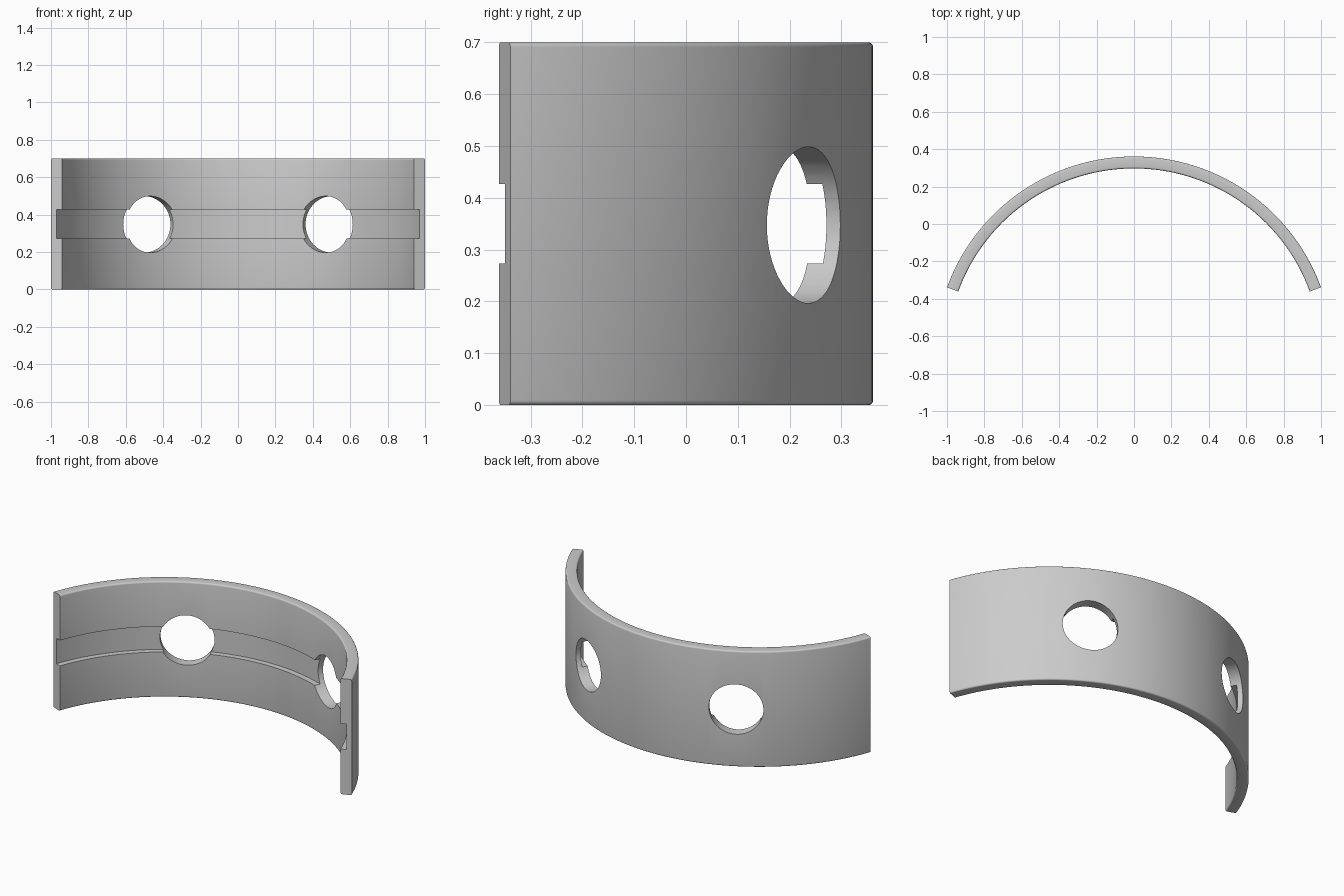
import bpy, bmesh
from math import sin, cos, pi, radians
from mathutils import Vector, Matrix

if "Cube" in bpy.data.objects:
    bpy.data.objects.remove(bpy.data.objects["Cube"])

R_OUT, R_IN, R_GROOVE = 1.064, 1.0, 1.034
HEIGHT, CENTRE_Y = 0.7, -0.703
HALF_ANGLE, STEPS = radians(70), 112
FILLET = 0.009


def corner(r, z, start):
    # rounded profile corner, quarter turn from the start angle
    return [(r + FILLET * cos(a), z + FILLET * sin(a))
            for a in (radians(start + 90 * i / 4) for i in range(5))]


# Shell cross-section (radius, z) with a groove on the inside
f = FILLET
profile = (corner(R_OUT - f, f, -90) + corner(R_OUT - f, HEIGHT - f, 0)
           + corner(R_IN + f, HEIGHT - f, 90)
           + [(R_IN, 0.427), (R_GROOVE, 0.427), (R_GROOVE, 0.273), (R_IN, 0.273)]
           + corner(R_IN + f, f, 180))

# Sweep the section around the arc and cap both ends
bm = bmesh.new()
rings = []
for i in range(STEPS + 1):
    a = -HALF_ANGLE + 2 * HALF_ANGLE * i / STEPS
    rings.append([bm.verts.new((r * sin(a), CENTRE_Y + r * cos(a), z)) for r, z in profile])
n = len(profile)
for p, q in zip(rings, rings[1:]):
    for j in range(n):
        k = (j + 1) % n
        bm.faces.new((p[j], p[k], q[k], q[j]))
bm.faces.new(rings[0])
bm.faces.new(rings[-1])
bmesh.ops.recalc_face_normals(bm, faces=bm.faces)
mesh = bpy.data.meshes.new("bearing_shell")
bm.to_mesh(mesh)
bm.free()
shell = bpy.data.objects.new("bearing_shell", mesh)
bpy.context.collection.objects.link(shell)

# Two radial oil holes
cutters = []
for side in (-1, 1):
    a = side * radians(28)
    d = Vector((sin(a), cos(a), 0))
    bpy.ops.mesh.primitive_cylinder_add(vertices=64, radius=0.151, depth=0.4,
                                        location=d * 1.03 + Vector((0, CENTRE_Y, 0.3475)),
                                        rotation=d.to_track_quat('Z', 'Y').to_euler())
    cutter = bpy.context.object
    cutter.name = "hole_cutter"
    cutter.hide_render = True
    cutters.append(cutter)
    mod = shell.modifiers.new("oil_hole", 'BOOLEAN')
    mod.operation = 'DIFFERENCE'
    mod.solver = 'EXACT'
    mod.object = cutter

bpy.ops.object.select_all(action='DESELECT')
shell.select_set(True)
bpy.context.view_layer.objects.active = shell
for mod in list(shell.modifiers):
    bpy.ops.object.modifier_apply(modifier=mod.name)
for cutter in cutters:
    bpy.data.objects.remove(cutter)
bpy.ops.object.shade_smooth_by_angle(angle=radians(30))
